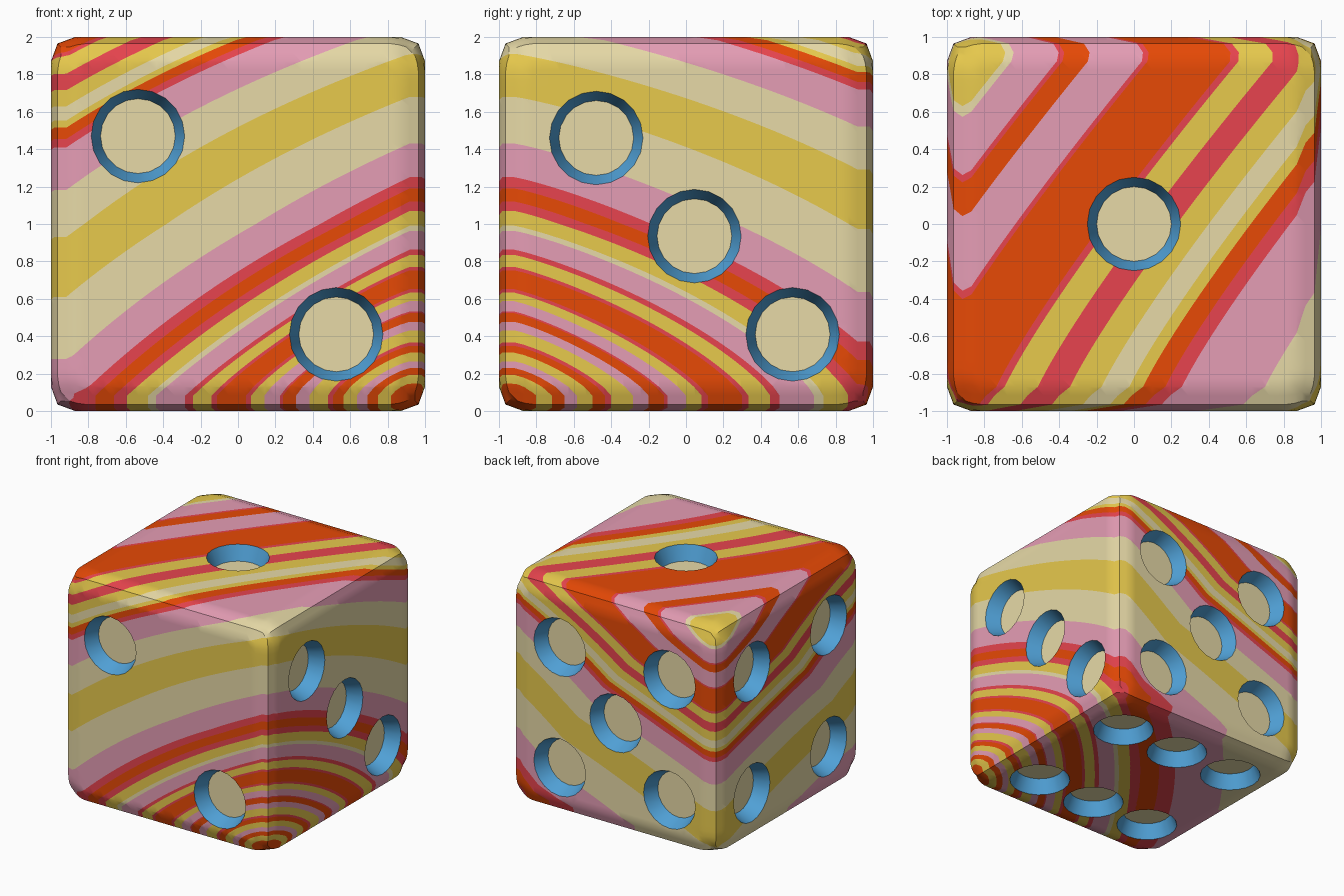
import bpy, bmesh, math
from mathutils import Vector
from mathutils.geometry import delaunay_2d_cdt

if "Cube" in bpy.data.objects:
    bpy.data.objects.remove(bpy.data.objects["Cube"])

EDGE, FLAT = 0.965, 0.87            # sharp edge position, limit of the flat face
R_OUT, R_IN, DEPTH, SIDES = 0.25, 0.2, 0.125, 20


def srgb(r, g, b):
    def lin(c):
        c /= 255
        return c / 12.92 if c <= 0.04045 else ((c + 0.055) / 1.055) ** 2.4
    return (lin(r), lin(g), lin(b), 1)


COLOURS = {
    "c": ("cream", (231, 218, 167)), "y": ("yellow", (232, 202, 77)),
    "p": ("pink", (229, 157, 181)), "o": ("orange", (233, 74, 6)),
    "r": ("crimson", (231, 68, 78)), "b": ("blue", (81, 162, 216)),
}
MATS = {}
for key, (name, rgb) in COLOURS.items():
    MATS[key] = bpy.data.materials.new(name)
    MATS[key].diffuse_color = srgb(*rgb)
SLOT = {k: i for i, k in enumerate(COLOURS)}

# stripe sequence: upper limit of each band, and its colour
LIMITS = [0.07, 0.12, 0.16, 0.20, 0.25, 0.29, 0.31, 0.38, 0.43, 0.48, 0.49,
          0.55, 0.60, 0.62, 0.73, 0.75, 0.82, 0.85, 0.96, 0.99, 1.07, 1.12,
          1.19, 1.25, 1.43, 1.68, 1.91, 2.08, 2.23, 2.26, 2.30, 2.325, 2.375,
          2.432, 2.49, 2.55, 2.565, 2.71, 2.72, 2.815, 2.86, 2.87, 2.95, 2.965, 9.0]
BANDS = "oyopyorypor" + "pyroryrpcyr" + "orpcycproyc" + "yryrorporpcy"

# faces: normal, u axis, v axis, pip centres in (u, v)
X, Y, Z = Vector((1, 0, 0)), Vector((0, 1, 0)), Vector((0, 0, 1))
FACES = [
    (-Y, X, Z, [(-0.535, 0.47), (0.525, -0.59)]),
    (X, Y, Z, [(-0.48, 0.46), (0.045, -0.065), (0.57, -0.59)]),
    (Y, -X, Z, [(-0.52, 0.46), (0.54, 0.46), (0.02, -0.06), (-0.52, -0.59), (0.54, -0.59)]),
    (-X, -Y, Z, [(u, v) for u in (-0.52, 0.54) for v in (0.47, -0.59)]),
    (Z, X, Y, [(0, 0)]),
    (-Z, Y, X, [(u, v) for u in (0.53, -0.55) for v in (0.56, -0.02, -0.60)]),
]


def field(p):
    """Stripe value, growing from the low front right corner."""
    x, y = (max(-1, min(1, c / 0.9175)) for c in p.xy)
    z = 1 + (max(-1, p.z / 0.9175) if p.z < 0 else p.z)
    a, b = (0.65 - 0.17 * z) * (1 - x), (0.55 - 0.12 * z) * (1 + y)
    # straight stripes on the front, rounder close to the corner
    e = 1 + 0.35 * max(0, 1 - (z + a + b) / 0.9)
    za = (z ** e + a ** e) ** (1 / e)
    e = max(e, 1.15)
    f = (za ** e + b ** e) ** (1 / e)
    return f - 0.43 * (1 - (z / 2) ** 4) * max(0, a + b - 1.2)


def clip(poly, level, sign):
    """Keep the part of a polygon of (point, value) on one side of a level."""
    out = []
    for (p, f), (q, g) in zip(poly, poly[1:] + poly[:1]):
        d, e = sign * (f - level), sign * (g - level)
        if d >= 0:
            out.append((p, f))
        if (d > 0 and e < 0) or (d < 0 and e > 0):
            out.append((p.lerp(q, d / (d - e)), level))
    return out


def ring(cu, cv, r):
    return [Vector((cu + r * math.cos(math.tau * i / SIDES),
                    cv + r * math.sin(math.tau * i / SIDES))) for i in range(SIDES)]


def add_face(bm, points, key):
    f = bm.faces.new([bm.verts.new(p + Z) for p in points])
    f.material_index = SLOT[key]


def finish(name, bm):
    bmesh.ops.remove_doubles(bm, verts=bm.verts, dist=1e-5)
    mesh = bpy.data.meshes.new(name)
    bm.to_mesh(mesh)
    bm.free()
    for m in MATS.values():
        mesh.materials.append(m)
    ob = bpy.data.objects.new(name, mesh)
    bpy.context.collection.objects.link(ob)
    return ob


body, pips = bmesh.new(), bmesh.new()
mid = (EDGE + FLAT) / 2
grid = [-EDGE, -mid] + [FLAT * (i / 18 - 1) for i in range(37)] + [mid, EDGE]

for n, ua, va, centres in FACES:
    def place(u, v):
        # flat middle, slightly dropped border, blunted corners
        m = max(abs(u), abs(v), FLAT)
        p = ua * u + va * v + n * (1 - (m - FLAT) / (EDGE - FLAT) * (1 - EDGE))
        t = max(0, (min(abs(u), abs(v)) - 0.79) / (EDGE - 0.79)) ** 2
        return p - Vector([math.copysign(0.035 * t, c) for c in p])

    # triangulated face with round holes
    pts = [Vector((u, v)) for u in grid for v in grid
           if all(math.hypot(u - a, v - b) > R_OUT + 0.02 for a, b in centres)]
    edges = []
    for a, b in centres:
        s = len(pts)
        pts += ring(a, b, R_OUT)
        edges += [(s + i, s + (i + 1) % SIDES) for i in range(SIDES)]
    verts, _, tris = delaunay_2d_cdt(pts, edges, [], 0, 1e-6)[:3]

    for t in tris:
        c = [verts[i] for i in t]
        if any(all(math.hypot(p.x - a, p.y - b) < R_OUT + 0.001 for p in c) for a, b in centres):
            continue
        area = (c[1] - c[0]).cross(c[2] - c[0])
        if abs(area) < 1e-8:
            continue
        if area < 0:
            c.reverse()
        poly = [(p, field(p)) for p in (place(q.x, q.y) for q in c)]
        lo_f, hi_f = min(f for _, f in poly), max(f for _, f in poly)
        low = -1.0
        # cut the triangle into its colour bands
        for high, key in zip(LIMITS, BANDS):
            if high > lo_f and (low < hi_f or low <= lo_f) and low <= hi_f:
                part = clip(clip(poly, low, 1), high, -1)
                if len(part) > 2:
                    add_face(body, [p for p, _ in part], key)
            low = high

    # pip walls and floors
    for a, b in centres:
        rim = [place(p.x, p.y) for p in ring(a, b, R_OUT)]
        base = [place(p.x, p.y) - n * DEPTH for p in ring(a, b, R_IN)]
        for i in range(SIDES):
            j = (i + 1) % SIDES
            add_face(pips, [rim[i], rim[j], base[j], base[i]], "b")
        add_face(pips, base, "c")

for ob in (finish("die_body", body), finish("pips", pips)):
    bpy.ops.object.select_all(action="DESELECT")
    bpy.context.view_layer.objects.active = ob
    ob.select_set(True)
    bpy.ops.object.shade_smooth_by_angle(angle=math.radians(30))

for m in bpy.data.materials:
    if m.users and not m.is_grease_pencil:
        m.use_nodes = True
        m.node_tree.nodes["Principled BSDF"].inputs["Base Color"].default_value = m.diffuse_color
